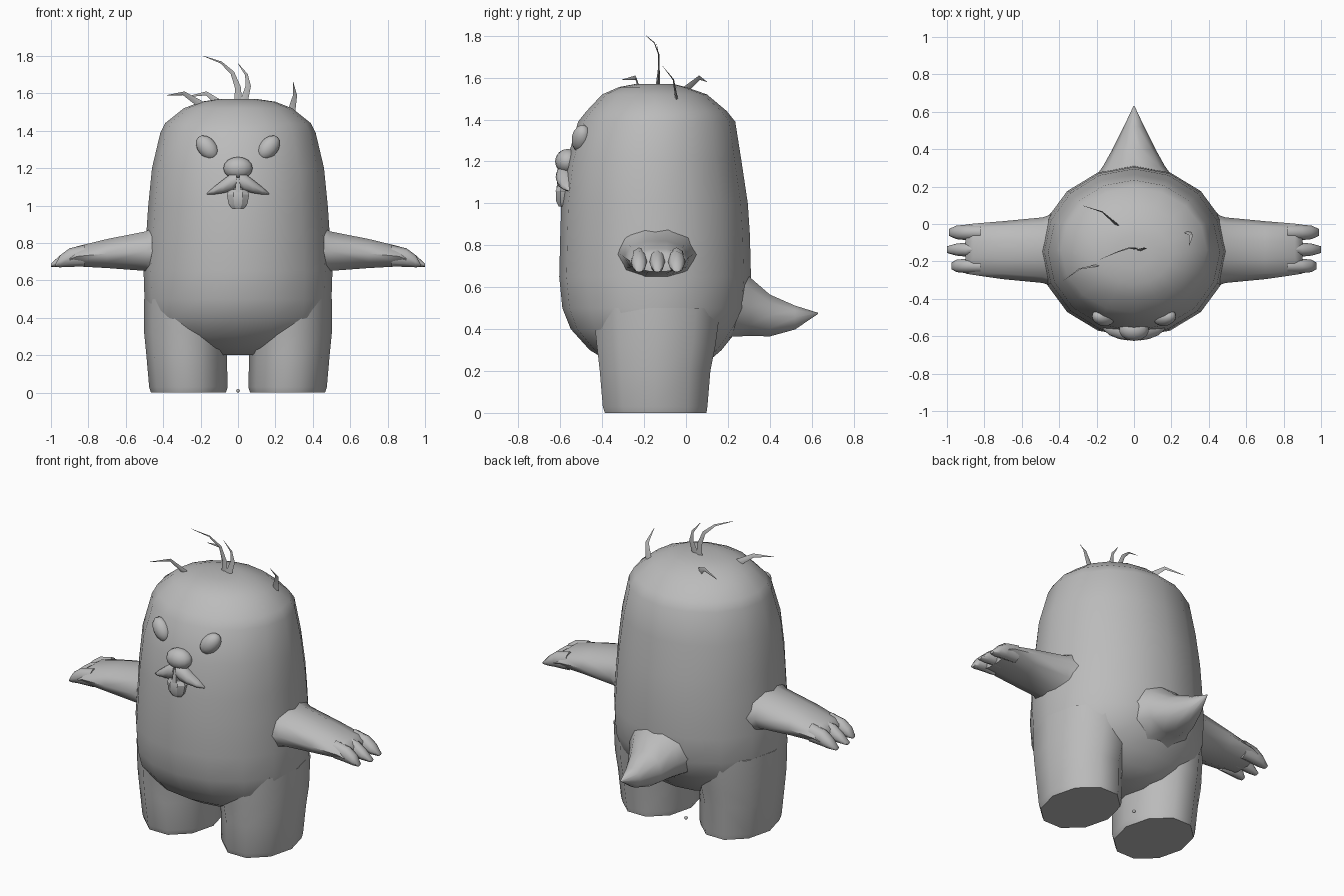
import bpy, bmesh, math
from mathutils import Vector, Matrix

cube = bpy.data.objects.get("Cube")
if cube:
    bpy.data.objects.remove(cube, do_unlink=True)

grey = bpy.data.materials.new("plain_grey")
grey.use_nodes = True
GREY = (0.5, 0.5, 0.5, 1)
grey.diffuse_color = GREY
grey.node_tree.nodes["Principled BSDF"].inputs["Base Color"].default_value = GREY


def finish(name, bm, angle=60, mirror=False):
    bmesh.ops.recalc_face_normals(bm, faces=bm.faces)
    mesh = bpy.data.meshes.new(name)
    bm.to_mesh(mesh)
    bm.free()
    mesh.materials.append(grey)
    obj = bpy.data.objects.new(name, mesh)
    bpy.context.collection.objects.link(obj)
    bpy.ops.object.select_all(action="DESELECT")
    obj.select_set(True)
    bpy.context.view_layer.objects.active = obj
    bpy.ops.object.shade_smooth_by_angle(angle=math.radians(angle))
    if mirror:
        obj.modifiers.new("Mirror", "MIRROR").use_mirror_merge = False
    return obj


def skin(bm, rings):
    """Bridge rings of points and cap both ends."""
    rows = [[bm.verts.new(p) for p in ring] for ring in rings]
    n = len(rows[0])
    for a, b in zip(rows, rows[1:]):
        for i in range(n):
            j = (i + 1) % n
            bm.faces.new((a[i], a[j], b[j], b[i]))
    bm.faces.new(rows[0])
    bm.faces.new(rows[-1])


def loft(bm, axis, sides, rows, turn=0.0):
    """Each row: place on the axis, then low and high limits of the other two axes."""
    rings = []
    for t, a0, a1, b0, b1 in rows:
        ring = []
        for i in range(sides):
            ang = 2 * math.pi * (i + turn) / sides
            p = [(a0 + a1) / 2 + (a1 - a0) / 2 * math.cos(ang),
                 (b0 + b1) / 2 + (b1 - b0) / 2 * math.sin(ang)]
            p.insert(axis, t)
            ring.append(p)
        rings.append(ring)
    skin(bm, rings)


def blob(bm, centre, size, tilt=0.0, yaw=0.0):
    m = (Matrix.Translation(centre) @ Matrix.Rotation(yaw, 4, "Z")
         @ Matrix.Rotation(tilt, 4, "Y") @ Matrix.Diagonal((*size, 1)))
    bmesh.ops.create_uvsphere(bm, u_segments=14, v_segments=8, radius=1, matrix=m)


# Body: height, half width, front, back
body = [(0.2, 0.12, -0.26, 0.02), (0.24, 0.3, -0.36, 0.1), (0.3, 0.44, -0.46, 0.17),
        (0.4, 0.49, -0.55, 0.25), (0.5, 0.5, -0.59, 0.3), (0.65, 0.505, -0.605, 0.31),
        (0.85, 0.49, -0.6, 0.305), (1.0, 0.48, -0.595, 0.295), (1.2, 0.46, -0.57, 0.265),
        (1.39, 0.415, -0.515, 0.235), (1.44, 0.39, -0.475, 0.195), (1.52, 0.29, -0.4, 0.1),
        (1.555, 0.2, -0.32, 0.0), (1.57, 0.1, -0.24, -0.06)]
bm = bmesh.new()
loft(bm, 2, 16, [(z, -w, w, f, b) for z, w, f, b in body])
finish("body", bm, 80)

# Legs
bm = bmesh.new()
loft(bm, 2, 10, [(0, 0.065, 0.465, -0.4, 0.11), (0.03, 0.055, 0.475, -0.41, 0.115),
                 (0.2, 0.06, 0.49, -0.425, 0.13), (0.32, 0.04, 0.502, -0.44, 0.155),
                 (0.5, 0.02, 0.502, -0.46, 0.18)])
finish("legs", bm, 60, True)

# Arms
bm = bmesh.new()
loft(bm, 0, 10, [(0.38, -0.35, 0.07, 0.56, 0.95), (0.49, -0.315, 0.035, 0.645, 0.868),
                 (0.7, -0.295, 0.015, 0.662, 0.825), (0.86, -0.272, 0.002, 0.672, 0.785),
                 (0.9, -0.265, -0.004, 0.673, 0.755)])
finish("arms", bm, 60, True)

# Fingers, three to each hand
bm = bmesh.new()
for low, high, reach in ((-0.262, -0.186, 0.975), (-0.174, -0.1, 1.0), (-0.086, -0.004, 0.99)):
    mid = (low + high) / 2
    loft(bm, 0, 8, [(0.82, low, high, 0.675, 0.79), (0.9, low, high, 0.672, 0.772),
                    (0.95, low + 0.005, high - 0.005, 0.67, 0.735),
                    (reach, mid - 0.018, mid + 0.018, 0.672, 0.69)])
finish("fingers", bm, 60, True)

# Tail
bm = bmesh.new()
loft(bm, 1, 10, [(0.12, -0.3, 0.3, 0.3, 0.8), (0.22, -0.23, 0.23, 0.355, 0.73),
                 (0.31, -0.165, 0.165, 0.36, 0.65), (0.4, -0.115, 0.115, 0.36, 0.57),
                 (0.52, -0.055, 0.055, 0.395, 0.515), (0.63, -0.003, 0.003, 0.472, 0.478)])
finish("tail", bm, 80)

# Slanted eyes
bm = bmesh.new()
blob(bm, (0.165, -0.5, 1.31), (0.075, 0.045, 0.05), math.radians(-50), math.radians(15))
finish("eyes", bm, 80, True)

# Nose
bm = bmesh.new()
blob(bm, (0, -0.565, 1.2), (0.08, 0.06, 0.06))
finish("nose", bm, 80)

# Drooping cheeks
bm = bmesh.new()
loft(bm, 0, 10, [(0.008, -0.62, -0.54, 1.1, 1.18), (0.035, -0.622, -0.54, 1.075, 1.175),
                 (0.08, -0.615, -0.53, 1.065, 1.14), (0.13, -0.595, -0.52, 1.058, 1.1),
                 (0.165, -0.565, -0.53, 1.058, 1.068)])
finish("cheeks", bm, 70, True)

# Front tooth and the ridge above it
bm = bmesh.new()
loft(bm, 2, 8, [(0.985, -0.035, 0.035, -0.61, -0.56), (1.01, -0.055, 0.055, -0.622, -0.55),
                (1.06, -0.065, 0.065, -0.625, -0.54), (1.085, -0.05, 0.05, -0.615, -0.54)], 0.5)
loft(bm, 2, 4, [(1.07, -0.02, 0.02, -0.63, -0.55), (1.15, -0.015, 0.015, -0.62, -0.55)], 0.5)
finish("tooth", bm, 30)

# Tufts of hair: flat tapered blades along short paths
hairs = {
    "tall_hair": [(0, -0.13, 1.55), (0, -0.13, 1.63), (-0.03, -0.13, 1.71),
                  (-0.09, -0.15, 1.765), (-0.185, -0.19, 1.8)],
    "short_hair": [(0.03, -0.14, 1.55), (0.055, -0.13, 1.64), (0.045, -0.13, 1.7), (0, -0.14, 1.76)],
    "left_hair": [(0.285, -0.045, 1.5), (0.305, -0.06, 1.59), (0.295, -0.115, 1.66)],
    "right_hair": [(-0.19, -0.22, 1.535), (-0.29, -0.24, 1.6), (-0.38, -0.305, 1.59)],
    "back_hair": [(-0.09, -0.005, 1.54), (-0.17, 0.065, 1.6), (-0.28, 0.1, 1.58)],
}
for name, path in hairs.items():
    pts = [Vector(p) for p in path]
    rings = []
    for i, p in enumerate(pts):
        tangent = (pts[min(i + 1, len(pts) - 1)] - pts[max(i - 1, 0)]).normalized()
        side = tangent.cross(Vector((0, 1, 0.2))).normalized()
        flat = tangent.cross(side)
        w = 0.02 * (1 - i / (len(pts) - 1)) + 0.001
        rings.append([p + side * w, p + flat * w * 0.3, p - side * w, p - flat * w * 0.3])
    bm = bmesh.new()
    skin(bm, rings)
    finish(name, bm, 40)

# Tiny bead on the ground between the legs
bm = bmesh.new()
blob(bm, (0, 0, 0.01), (0.01, 0.01, 0.01))
finish("ground_bead", bm)
